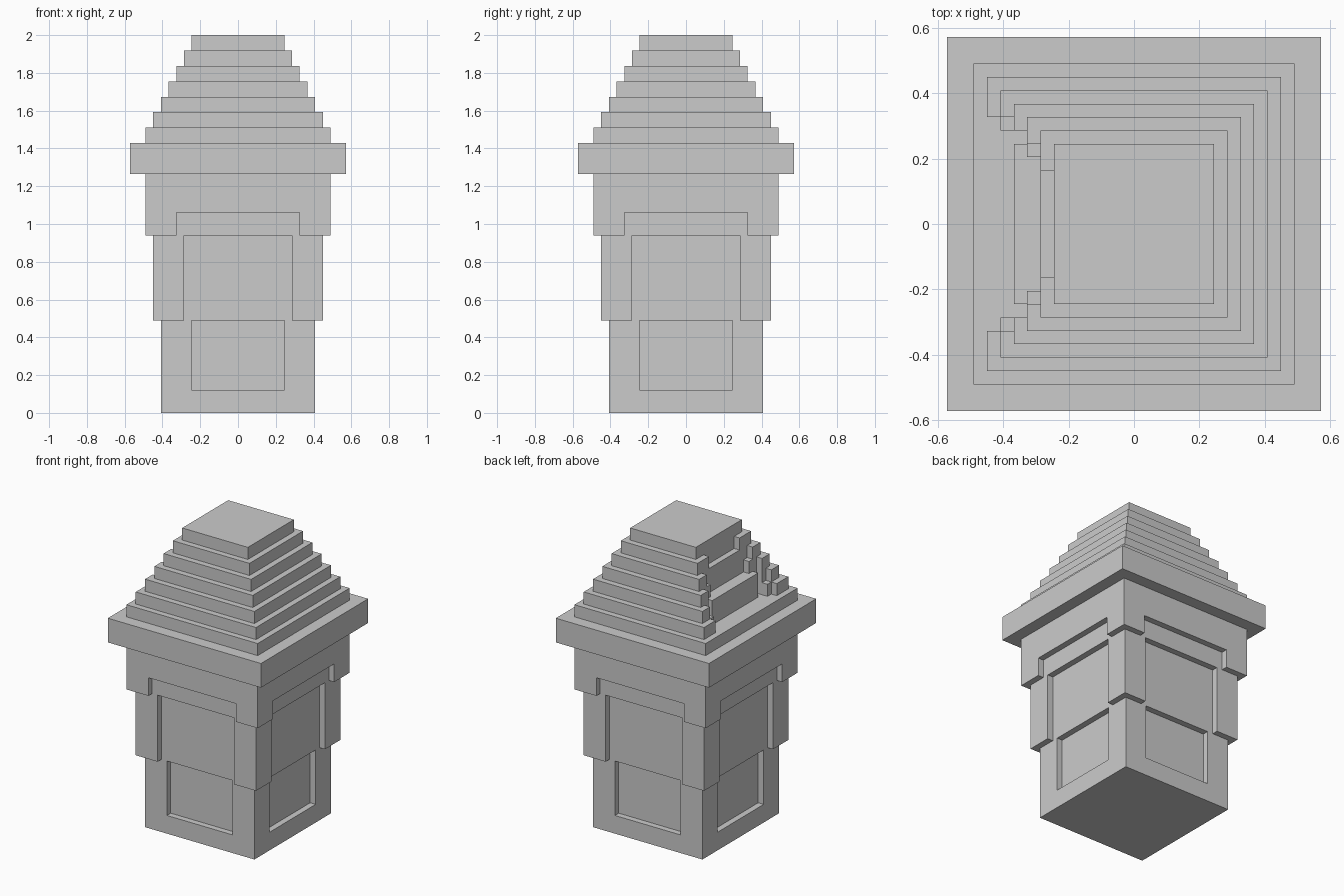
import bpy, bmesh

if "Cube" in bpy.data.objects:
    bpy.data.objects.remove(bpy.data.objects["Cube"])

U = 2 / 49  # one grid step of the blocky style


def outline(half, notches, all_sides):
    """Square plan; each notch is (half width, depth), from wide to narrow."""
    side, depth = [(-half, 0)], 0
    for w, d in notches:
        side += [(-w, depth), (-w, d)]
        depth = d
    # mirror the run to complete one side, leaving its last corner to the next
    side += [(-t, d) for t, d in reversed(side[1:])]
    pts = []
    for k in range(4):
        run = side if (all_sides or k == 3) else side[:1]
        for t, d in run:
            x, y = t, -half + d
            for _ in range(k):
                x, y = -y, x
            pts.append((x, y))
    return pts


def prism(name, z0, z1, half, notches=(), all_sides=False):
    bm = bmesh.new()
    verts = [bm.verts.new((x * U, y * U, z0 * U))
             for x, y in outline(half, notches, all_sides)]
    face = bm.faces.new(verts)
    top = bmesh.ops.extrude_face_region(bm, geom=[face])["geom"]
    bmesh.ops.translate(bm, vec=(0, 0, (z1 - z0) * U),
                        verts=[v for v in top if isinstance(v, bmesh.types.BMVert)])
    bmesh.ops.recalc_face_normals(bm, faces=bm.faces)
    me = bpy.data.meshes.new(name)
    bm.to_mesh(me)
    bm.free()
    ob = bpy.data.objects.new(name, me)
    bpy.context.collection.objects.link(ob)
    return ob


# walls, with a recessed panel on all four sides of each tier
tower = prism("tower", 0, 3, 10)
parts = [
    prism("lower_wall", 3, 12, 10, [(6, 1)], True),
    prism("middle_wall", 12, 23, 11, [(7, 1)], True),
    prism("upper_wall_legs", 23, 26, 12, [(8, 1)], True),
    prism("upper_wall", 26, 31, 12),
    prism("eave", 31, 35, 14),
]

# roof steps, with a stepped recess on the left side only
recesses = [
    (12, []),
    (11, [(8, 1), (7, 3), (6, 2)]),
    (10, [(8, 1), (7, 2), (6, 1)]),
    (9, [(7, 1), (5, 2)]),
    (8, [(6, 1)]),
    (7, [(4, 1)]),
    (6, []),
]
for i, (half, notches) in enumerate(recesses):
    parts.append(prism(f"roof_step_{i}", 35 + 2 * i, 37 + 2 * i, half, notches))

# weld everything into one closed shell
for p in parts:
    mod = tower.modifiers.new(p.name, "BOOLEAN")
    mod.operation, mod.solver, mod.object = "UNION", "EXACT", p
shell = bpy.data.meshes.new_from_object(
    tower.evaluated_get(bpy.context.evaluated_depsgraph_get()))
tower.modifiers.clear()
tower.data = shell
for p in parts:
    bpy.data.objects.remove(p)
